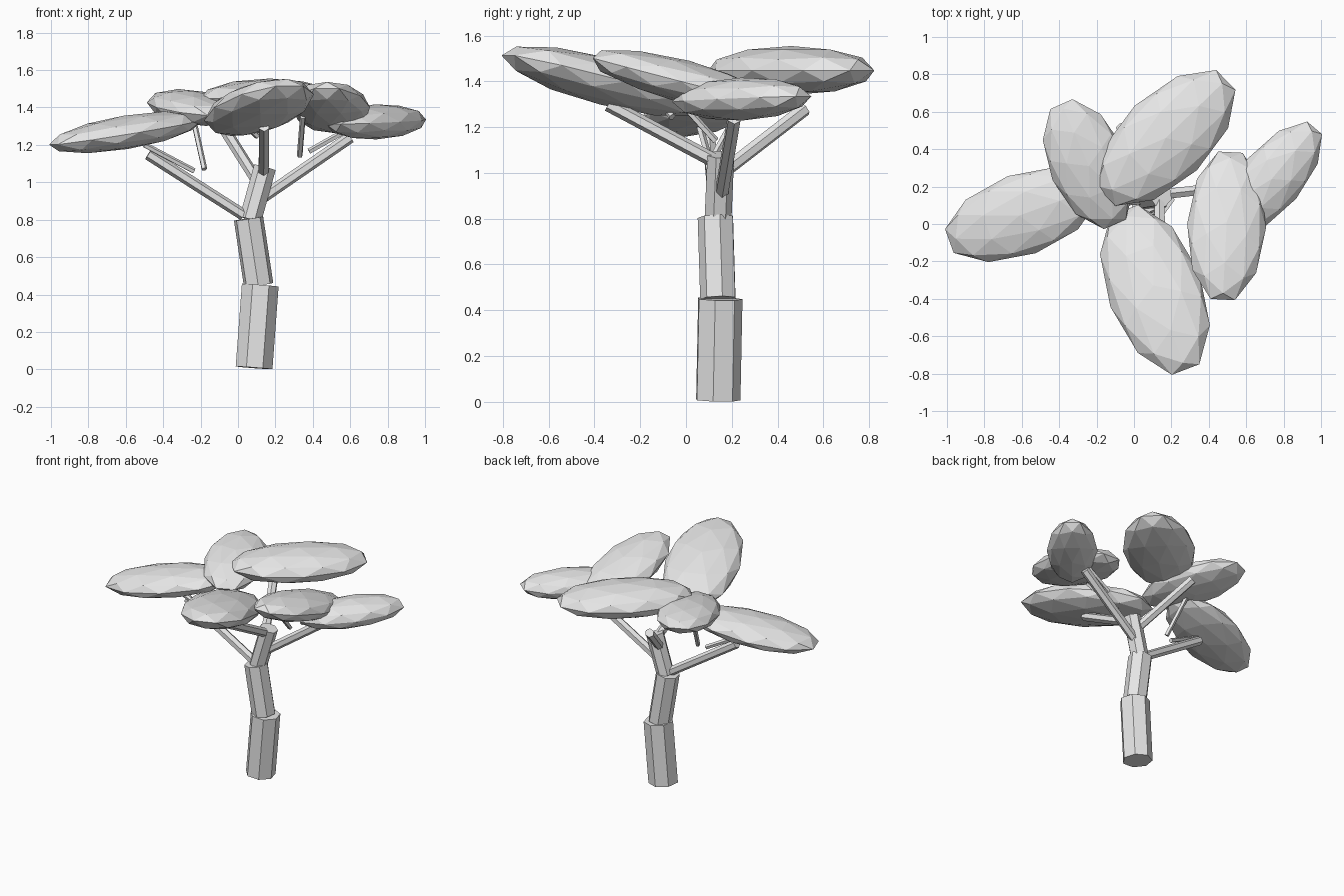
import bpy, bmesh, math
from mathutils import Vector, Matrix

if "Cube" in bpy.data.objects:
    bpy.data.objects.remove(bpy.data.objects["Cube"])

grey = bpy.data.materials.new("light_grey")
grey.diffuse_color = (0.8, 0.8, 0.8, 1)
grey.use_nodes = True
grey.node_tree.nodes["Principled BSDF"].inputs["Base Color"].default_value = grey.diffuse_color


def finish(name, bm, matrix):
    mesh = bpy.data.meshes.new(name)
    bm.to_mesh(mesh)
    bm.free()
    mesh.materials.append(grey)
    obj = bpy.data.objects.new(name, mesh)
    obj.matrix_world = matrix
    bpy.context.collection.objects.link(obj)


def limb(name, start, end, radius, sides):
    """Straight prism from start to end."""
    a, b = Vector(start), Vector(end)
    bm = bmesh.new()
    bmesh.ops.create_cone(bm, cap_ends=True, segments=sides, radius1=radius,
                          radius2=radius, depth=(b - a).length)
    rot = (b - a).to_track_quat('Z', 'Y').to_matrix().to_4x4()
    finish(name, bm, Matrix.Translation((a + b) / 2) @ rot)


def leaf_pad(name, centre, radii, heading, pitch):
    """Flattened faceted ellipsoid, long axis along heading, raised by pitch."""
    bm = bmesh.new()
    bmesh.ops.create_icosphere(bm, subdivisions=2, radius=1)
    bmesh.ops.scale(bm, vec=Vector(radii) * 1.02, verts=bm.verts)
    rot = (Matrix.Rotation(math.radians(heading), 4, 'Z')
           @ Matrix.Rotation(math.radians(-pitch), 4, 'Y'))
    finish(name, bm, Matrix.Translation(centre) @ rot)


# Trunk: three leaning prisms, each thinner than the last
limb("trunk_lower", (0.085, 0.137, 0.008), (0.118, 0.146, 0.45), 0.101, 7)
limb("trunk_middle", (0.11, 0.143, 0.45), (0.056, 0.132, 0.806), 0.081, 7)
limb("trunk_upper", (0.067, 0.138, 0.80), (0.145, 0.15, 1.08), 0.061, 7)

# Main branches
branches = {
    "left": ((0.03, 0.13, 0.825), (-0.48, 0.10, 1.15)),
    "right": ((0.12, 0.155, 0.91), (0.60, 0.21, 1.24)),
    "front": ((0.137, 0.13, 1.05), (0.14, -0.34, 1.30)),
    "back": ((0.10, 0.17, 1.01), (-0.07, 0.52, 1.28)),
}
for side, (a, b) in branches.items():
    limb("branch_" + side, a, b, 0.031, 6)

# Thin twigs
twigs = [
    ((-0.18, 0.12, 1.07), (-0.24, 0.27, 1.34)),
    ((-0.235, 0.10, 1.06), (-0.50, 0.06, 1.20)),
    ((0.33, 0.13, 1.14), (0.347, -0.06, 1.35)),
    ((0.38, 0.19, 1.165), (0.62, 0.21, 1.30)),
    ((0.105, -0.06, 1.245), (-0.01, -0.14, 1.35)),
]
for i, (a, b) in enumerate(twigs):
    limb(f"twig_{i + 1}", a, b, 0.016, 5)

# Foliage pads
leaf_pad("foliage_left", (-0.60, 0.05, 1.267), (0.43, 0.215, 0.088), 20, 9)
leaf_pad("foliage_back_left", (-0.245, 0.32, 1.40), (0.365, 0.205, 0.087), 114, 7)
leaf_pad("foliage_back", (0.17, 0.46, 1.448), (0.46, 0.235, 0.105), 44, 0)
leaf_pad("foliage_front", (0.112, -0.352, 1.40), (0.485, 0.25, 0.102), -69, 14)
leaf_pad("foliage_front_right", (0.495, -0.01, 1.40), (0.42, 0.207, 0.092), -93, 14.5)
leaf_pad("foliage_right", (0.738, 0.243, 1.323), (0.365, 0.165, 0.092), 50, 2)
